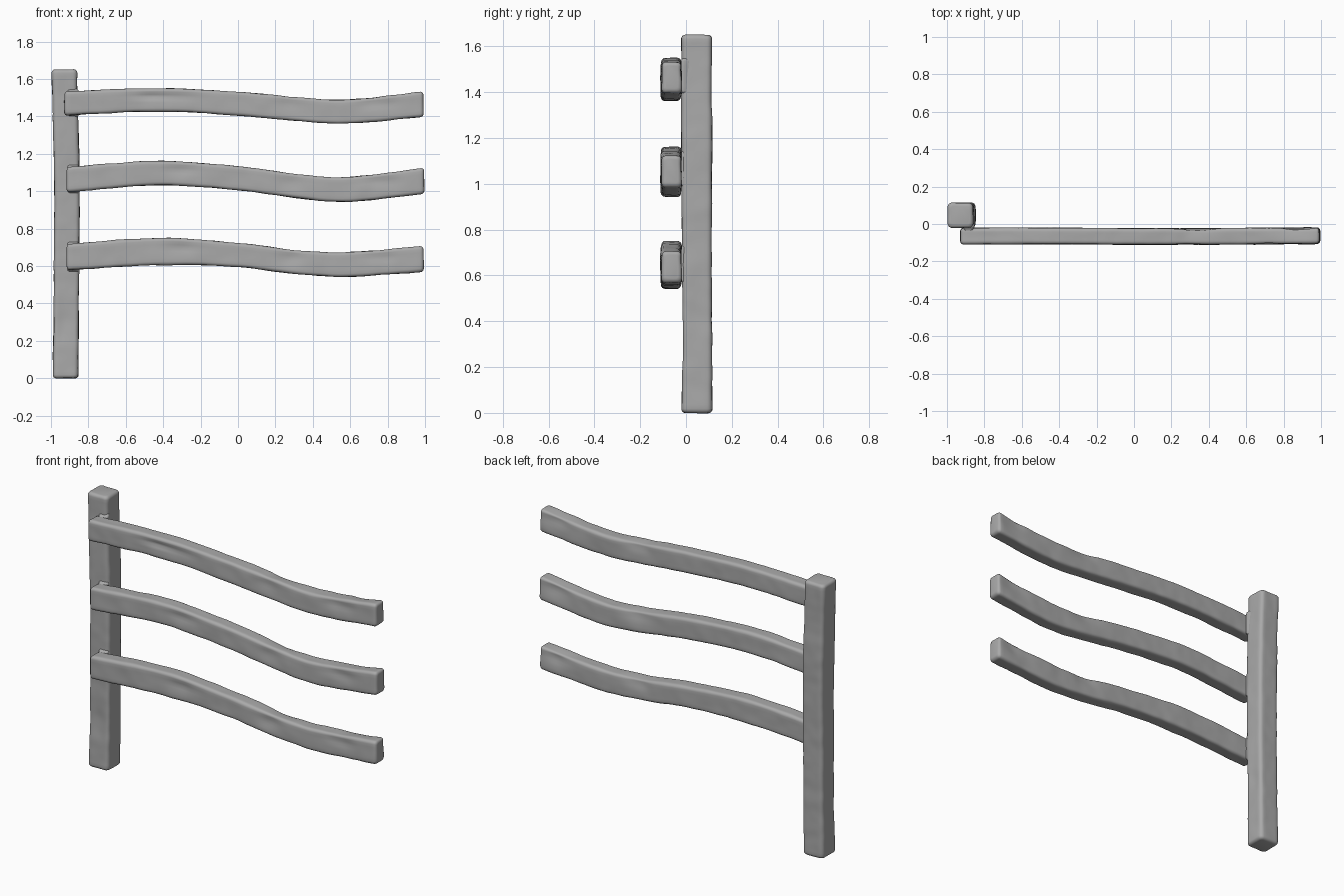
import bpy, bmesh, math
from mathutils import Vector, noise

if "Cube" in bpy.data.objects:
    bpy.data.objects.remove(bpy.data.objects["Cube"])

# mid-grey worn wood
grey = bpy.data.materials.new("weathered_grey")
grey.diffuse_color = (0.4, 0.4, 0.4, 1)
grey.use_nodes = True
grey.node_tree.nodes["Principled BSDF"].inputs["Base Color"].default_value = grey.diffuse_color


def catmull(keys, t):
    """Smoothly interpolate rows of (position, values...) at position t."""
    i = max(k for k in range(len(keys) - 1) if keys[k][0] <= t or k == 0)
    a, b = keys[i], keys[i + 1]
    p, q = keys[max(i - 1, 0)], keys[min(i + 2, len(keys) - 1)]
    h = b[0] - a[0]
    s = (t - a[0]) / h
    out = []
    for c in range(1, len(a)):
        m0 = (b[c] - p[c]) / (b[0] - p[0]) * h
        m1 = (q[c] - a[c]) / (q[0] - a[0]) * h
        out.append((2*s**3 - 3*s**2 + 1) * a[c] + (s**3 - 2*s**2 + s) * m0
                   + (-2*s**3 + 3*s**2) * b[c] + (s**3 - s**2) * m1)
    return out


def rounded_rect(a0, a1, b0, b1, r, sides=6):
    """Rounded rectangle outline with extra points along each straight side."""
    centres = [(a1 - r, b1 - r), (a0 + r, b1 - r), (a0 + r, b0 + r), (a1 - r, b0 + r)]
    arcs = []
    for k, (ca, cb) in enumerate(centres):
        arcs.append([(ca + r * math.cos((k + j / 4) * math.pi / 2),
                      cb + r * math.sin((k + j / 4) * math.pi / 2)) for j in range(5)])
    pts = []
    for k in range(4):
        pts += arcs[k]
        s, e = arcs[k][-1], arcs[(k + 1) % 4][0]
        pts += [(s[0] + (e[0] - s[0]) * j / sides, s[1] + (e[1] - s[1]) * j / sides)
                for j in range(1, sides)]
    return pts


def beam(name, keys, place, r, dents, count=90, er=0.018):
    """Loft a worn beam; keys are (along, a_low, a_high, b_low, b_high)."""
    t0, t1 = keys[0][0], keys[-1][0]
    stations = [(t0 + er * (1 - math.sin(k * math.pi / 8)), er * (1 - math.cos(k * math.pi / 8)))
                for k in range(4, 0, -1)]
    stations = [(t0 + er * (1 - math.cos(k * math.pi / 8)), er * (1 - math.sin(k * math.pi / 8)))
                for k in range(4)]
    stations += [(t0 + er + (t1 - t0 - 2 * er) * k / count, 0) for k in range(count + 1)]
    stations += [(t0 + t1 - t, inset) for t, inset in reversed(stations[:4])]
    bm = bmesh.new()
    rings = []
    for t, inset in stations:
        a0, a1, b0, b1 = catmull(keys, t)
        ring = []
        for a, b in rounded_rect(a0 + inset, a1 - inset, b0 + inset, b1 - inset, r - inset * 0.5):
            ring.append(bm.verts.new(place(a, b, t)))
        rings.append(ring)
    for u, v in zip(rings, rings[1:]):
        for j in range(len(u)):
            k = (j + 1) % len(u)
            bm.faces.new((u[j], u[k], v[k], v[j]))
    bm.faces.new(rings[0])
    bm.faces.new(rings[-1])
    bmesh.ops.recalc_face_normals(bm, faces=bm.faces)
    bm.normal_update()
    # carved unevenness and local gouges
    for v in bm.verts if dents else []:
        p, n = v.co.copy(), v.normal.copy()
        d = 0.003 * noise.noise(p * 7) + 0.002 * noise.noise(p * 16)
        for centre, size, depth in dents:
            q = [(p[i] - centre[i]) / size[i] for i in range(3)]
            d -= depth * math.exp(-sum(x * x for x in q))
        v.co = p + n * d
    me = bpy.data.meshes.new(name)
    bm.to_mesh(me)
    bm.free()
    me.materials.append(grey)
    ob = bpy.data.objects.new(name, me)
    bpy.context.collection.objects.link(ob)
    bpy.ops.object.select_all(action='DESELECT')
    ob.select_set(True)
    bpy.context.view_layer.objects.active = ob
    bpy.ops.object.shade_smooth_by_angle(angle=math.radians(50))
    return ob


# upright post
post_keys = [(0.0, -0.99, -0.855, -0.02, 0.114), (0.3, -0.987, -0.851, -0.016, 0.114),
             (0.7, -0.984, -0.848, -0.018, 0.112), (1.1, -0.983, -0.848, -0.02, 0.114),
             (1.4, -0.990, -0.855, -0.02, 0.112), (1.65, -0.996, -0.862, -0.02, 0.114)]
beam("post", post_keys, lambda a, b, t: Vector((a, b, t)), 0.022,
     [((-0.93, -0.02, 0.30), (0.06, 0.06, 0.10), 0.008),
      ((-0.86, 0.05, 0.42), (0.04, 0.05, 0.08), 0.005)])

# wavy rails: (x, bottom, top)
rails = {
    "top_rail": [(-0.928, 1.405, 1.534), (-0.42, 1.426, 1.550), (0.0, 1.404, 1.532),
                 (0.33, 1.374, 1.503), (0.57, 1.361, 1.489), (0.992, 1.397, 1.534)],
    "middle_rail": [(-0.917, 0.995, 1.130), (-0.42, 1.032, 1.161), (0.0, 1.004, 1.133),
                    (0.33, 0.962, 1.091), (0.57, 0.942, 1.076), (0.996, 0.986, 1.126)],
    "bottom_rail": [(-0.917, 0.578, 0.717), (-0.40, 0.606, 0.750), (0.0, 0.594, 0.722),
                    (0.33, 0.555, 0.684), (0.57, 0.541, 0.674), (0.992, 0.569, 0.708)],
}
for i, (name, rows) in enumerate(rails.items()):
    def mid(x):
        lo, hi = catmull(rows, x)
        return (lo + hi) / 2
    y_wave = [0, 0.001, -0.002, -0.002, -0.001, 0.003]
    keys = [(x, -0.109 + w, -0.021 + w, lo, hi) for (x, lo, hi), w in zip(rows, y_wave)]
    dents = [((0.28, -0.108, mid(0.28) + 0.02), (0.08, 0.04, 0.04), 0.008),
             ((0.75, -0.108, mid(0.75) + 0.03), (0.10, 0.04, 0.03), 0.009),
             ((0.35, -0.02, mid(0.35) + 0.05), (0.09, 0.04, 0.04), 0.011),
             ((0.88, -0.02, mid(0.88) + 0.04), (0.09, 0.04, 0.04), 0.011),
             ((-0.3, -0.108, mid(-0.3) + 0.02), (0.09, 0.04, 0.025), 0.007)]
    if i == 0:
        dents.append(((-0.46, -0.108, mid(-0.46) + 0.02), (0.10, 0.04, 0.014), 0.012))
    beam(name, keys, lambda a, b, t: Vector((t, a, b)), 0.018, dents)

    # flared joint blending the rail into the post
    zl, zh = catmull(rows, -0.885)
    joint_keys = [(-0.07, -0.908, -0.870, zl + 0.012, zh - 0.012),
                  (-0.04, -0.908, -0.864, zl + 0.004, zh - 0.004),
                  (-0.025, -0.910, -0.857, zl - 0.002, zh + 0.002),
                  (-0.012, -0.914, -0.853, zl - 0.012, zh + 0.012),
                  (0.02, -0.914, -0.862, zl - 0.012, zh + 0.012)]
    beam(name + "_joint", joint_keys, lambda a, b, t: Vector((a, t, b)), 0.012, [], 14, 0.006)
